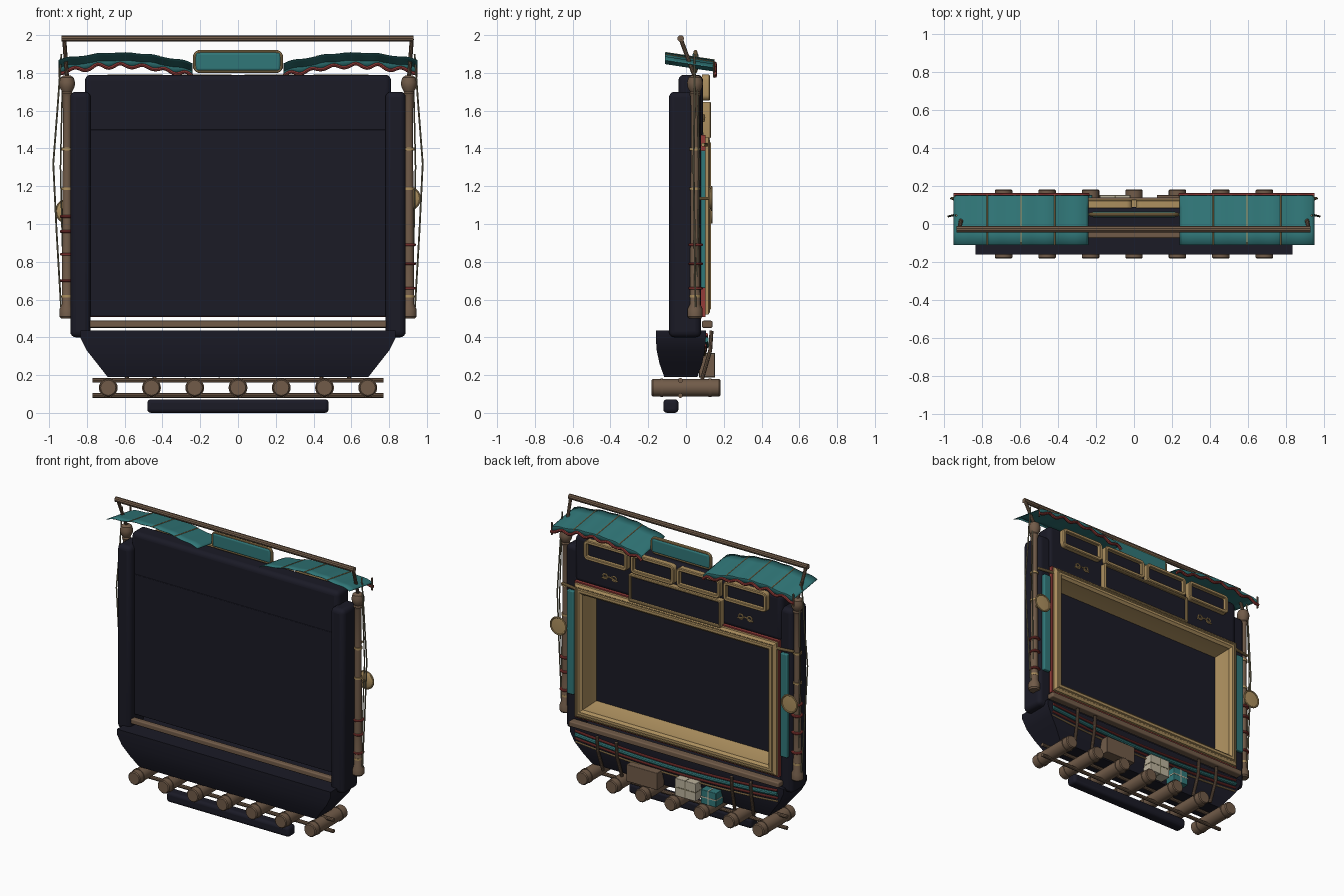
import bpy, bmesh, math
from mathutils import Vector

if "Cube" in bpy.data.objects:
    bpy.data.objects.remove(bpy.data.objects["Cube"])

def mat(name, r, g, b):
    m = bpy.data.materials.new(name)
    m.diffuse_color = (r, g, b, 1)
    m.use_nodes = True
    m.node_tree.nodes["Principled BSDF"].inputs["Base Color"].default_value = m.diffuse_color
    return m

NAVY = mat("navy", .0105, .0105, .0195)
TEAL = mat("teal", .030, .185, .190)
BRASS = mat("brass", .42, .28, .115)
WOOD = mat("wood", .165, .105, .066)
RED = mat("red", .30, .045, .040)
CREAM = mat("cream", .50, .45, .34)
ROPE = mat("rope", .20, .18, .11)

def finish(o, name, m, angle=35):
    o.name = name
    o.data.materials.clear()
    o.data.materials.append(m)
    bpy.ops.object.select_all(action='DESELECT')
    o.select_set(True)
    bpy.context.view_layer.objects.active = o
    bpy.ops.object.shade_smooth_by_angle(angle=math.radians(angle))
    return o

def mesh(name, verts, faces, m, angle=35):
    me = bpy.data.meshes.new(name)
    me.from_pydata(verts, [], faces)
    bm = bmesh.new()
    bm.from_mesh(me)
    bmesh.ops.recalc_face_normals(bm, faces=bm.faces)
    bm.to_mesh(me)
    bm.free()
    o = bpy.data.objects.new(name, me)
    bpy.context.collection.objects.link(o)
    return finish(o, name, m, angle)

def box(name, x, y, z, m, bevel=0.0):
    v = [(a, b, c) for a in x for b in y for c in z]
    f = [(0, 1, 3, 2), (4, 6, 7, 5), (0, 4, 5, 1), (2, 3, 7, 6), (0, 2, 6, 4), (1, 5, 7, 3)]
    o = mesh(name, v, f, m)
    if bevel:
        b = o.modifiers.new("Bevel", 'BEVEL')
        b.width, b.segments = bevel, 4
    return o

def tube(name, pts, r, m, closed=False, res=3):
    c = bpy.data.curves.new(name, 'CURVE')
    c.dimensions = '3D'
    c.bevel_depth, c.bevel_resolution, c.use_fill_caps = r, res, True
    s = c.splines.new('POLY')
    s.points.add(len(pts) - 1)
    for p, q in zip(s.points, pts):
        p.co = (*q, 1)
    s.use_cyclic_u = closed
    o = bpy.data.objects.new(name, c)
    bpy.context.collection.objects.link(o)
    bpy.ops.object.select_all(action='DESELECT')
    o.select_set(True)
    bpy.context.view_layer.objects.active = o
    bpy.ops.object.convert(target='MESH')
    return finish(bpy.context.object, name, m)

def lathe(name, origin, axis, prof, m, n=20):
    # prof: (radius, distance along axis)
    q = Vector((0, 0, 1)).rotation_difference(Vector(axis))
    v, f = [], []
    for r, h in prof:
        for i in range(n):
            a = 2 * math.pi * i / n
            v.append(q @ Vector((r * math.cos(a), r * math.sin(a), h)) + Vector(origin))
    for k in range(len(prof) - 1):
        for i in range(n):
            j = (i + 1) % n
            f.append((k * n + i, k * n + j, k * n + n + j, k * n + n + i))
    f += [tuple(range(n))[::-1], tuple(range((len(prof) - 1) * n, len(prof) * n))]
    return mesh(name, v, f, m)

def rrect(cx, cz, hx, hz, r, y):
    pts = []
    for k, (sx, sz) in enumerate([(1, 1), (-1, 1), (-1, -1), (1, -1)]):
        for i in range(6):
            a = math.pi / 2 * (k + i / 5)
            pts.append((cx + sx * (hx - r) + r * math.cos(a), y, cz + sz * (hz - r) + r * math.sin(a)))
    return pts

def flat_ring(name, cx, cz, hx, hz, r, w, y0, y1, m):
    # rounded rectangular border of width w, from depth y0 to y1
    loops = [rrect(cx, cz, hx - d, hz - d, max(r - d, .004), y)
             for d, y in ((0, y0), (0, y1 - .005), (.005, y1), (w - .004, y1), (w, y1 - .004), (w, y0))]
    n, k = len(loops[0]), len(loops)
    f = [(a * n + i, a * n + (i + 1) % n, (a + 1) % k * n + (i + 1) % n, (a + 1) % k * n + i)
         for a in range(k) for i in range(n)]
    return mesh(name, [p for l in loops for p in l], f, m)

def frame(name, hx, z0, z1, prof, m):
    # rectangular sweep; prof: (outward offset, y)
    v, f, n = [], [], len(prof)
    for o, y in prof:
        v += [(-hx - o, y, z0 - o), (hx + o, y, z0 - o), (hx + o, y, z1 + o), (-hx - o, y, z1 + o)]
    for k in range(n):
        l = (k + 1) % n
        f += [(k * 4 + i, k * 4 + (i + 1) % 4, l * 4 + (i + 1) % 4, l * 4 + i) for i in range(4)]
    return mesh(name, v, f, m, 20)

# Body: upper block, front panel, side columns
box("upper_body", (-.81, .81), (-.04, .09), (1.46, 1.79), NAVY, .03)
box("front_panel", (-.80, .80), (-.043, 0), (.51, 1.50), NAVY, .004)
box("bottom_slab", (-.48, .48), (-.12, -.04), (0, .072), NAVY, .02)
for s in (-1, 1):
    box("side_column", sorted((s * .78, s * .888)), (-.09, .08), (.40, 1.70), NAVY, .03)
    box("side_teal_panel", sorted((s * .808, s * .862)), (.07, .104), (.66, 1.39), TEAL, .006)
    tube("panel_bracket", [(s * .78, .11, 1.42), (s * .905, .09, 1.42)], .01, BRASS)

# Hull, lofted from level sections (z, half width, front y, back y)
secs = [(.19, .69, -.115, .06), (.26, .745, -.14, .085), (.33, .80, -.155, .10), (.40, .835, -.16, .105), (.435, .835, -.16, .105)]
hv, hf = [], [(3, 2, 1, 0), (16, 17, 18, 19)]
for z, hx, y0, y1 in secs:
    hv += [(-hx, y0, z), (hx, y0, z), (hx, y1, z), (-hx, y1, z)]
for k in range(4):
    hf += [(k * 4 + i, k * 4 + (i + 1) % 4, k * 4 + 4 + (i + 1) % 4, k * 4 + 4 + i) for i in range(4)]
mesh("hull", hv, hf, NAVY)
for nm, z, r, m in (("red", .415, .008, RED), ("teal", .388, .015, TEAL), ("red", .36, .008, RED), ("brass", .335, .006, BRASS)):
    pts = [(x / 10 * .79, .108 - (.41 - z) * .12, z - .035 * (1 - (x / 10) ** 2)) for x in range(-10, 11)]
    tube("hull_stripe_" + nm, pts, r, m)
box("sill_beam", (-.82, .82), (.085, .14), (.45, .488), WOOD, .008)
box("front_rail", (-.79, .79), (-.075, -.035), (.452, .488), WOOD, .008)

# Main picture frame, with deep inner walls and red trim
frame("main_frame", .73, .58, 1.40,
      [(-.03, 0), (-.004, .095), (-.004, .118), (.012, .132), (.030, .132), (.034, .124), (.040, .124),
       (.044, .128), (.06, .118), (.06, 0)], BRASS)
frame("frame_red_trim", .79, .517, 1.462, [(0, .08), (0, .104), (.009, .104), (.009, .08)], RED)

# Window row and centre panel on the back
for x in (.545, .18, -.18, -.545):
    flat_ring("window_frame", x, 1.722, .17, .069, .03, .024, .085, .126, BRASS)
    box("window_pane", (x - .15, x + .15), (.08, .10), (1.67, 1.775), NAVY)
box("centre_panel", (-.345, .345), (.08, .115), (1.47, 1.635), NAVY)
flat_ring("centre_panel_border", 0, 1.55, .36, .097, .008, .016, .09, .132, BRASS)
for s in (-1, 1):
    for dx in (-.035, .035):
        tube("scroll_ornament", rrect(s * .53 + dx, 1.56, .017, .017, .016, .095), .005, BRASS, True, 1)
    tube("scroll_bar", [(s * .53 - .06, .095, 1.545), (s * .53, .097, 1.565), (s * .53 + .06, .095, 1.545)], .005, BRASS)

# Top sign
box("sign_plate", (-.225, .225), (.035, .065), (1.812, 1.908), TEAL, .012)
tube("sign_border", rrect(0, 1.86, .23, .052, .03, .05), .010, BRASS, True)

# Awnings: t runs from outer end to centre, u from front edge to back edge
def awn(t, u):
    ripple = .006 * abs(math.sin(4 * math.pi * t)) + .004 * math.sin(9 * math.pi * t)
    return 1.868 + .045 * math.sin(math.pi * t) - .018 * t + ripple - .04 * u
N = 48
for s in (-1, 1):
    X = lambda t: s * (.95 - .71 * t)
    rows = []
    for u in (0, .25, .5, .75, 1):
        rows.append([(X(i / N), -.11 + .26 * u, awn(i / N, u)) for i in range(N + 1)])
    hem = [(X(i / N), .153, awn(i / N, 1) - .026 - .010 * math.sin(12 * math.pi * i / N)) for i in range(N + 1)]
    rows.append(hem)
    w = N + 1
    fs = [(k * w + i, k * w + i + 1, k * w + w + i + 1, k * w + w + i) for k in range(5) for i in range(N)]
    o = mesh("awning", [p for r in rows for p in r], fs, TEAL)
    o.modifiers.new("Solidify", 'SOLIDIFY').thickness = .004
    tube("awning_red_hem", [(x, .153, z - .003) for x, y, z in hem], .010, RED, res=2)
    for t in (.25, .5, .75):
        tube("awning_batten", [(X(t), -.11, awn(t, 0)), (X(t), .152, awn(t, 1))], .0035, BRASS, res=1)
    tube("awning_hook", [(s * .945, .148, 1.86), (s * .945, .148, 1.775)], .006, WOOD)

# Top rail and its struts
tube("top_rail", [(-.935, -.028, 1.982), (.93, -.028, 1.982)], .018, WOOD)
for s in (-1, 1):
    tube("rail_strut", [(s * .92, -.028, 1.98), (s * .905, .05, 1.77)], .011, WOOD)

# Posts, rings, ropes, discs
for s in (-1, 1):
    lathe("post", (s * .905, .048, .50), (0, 0, 1),
          [(.032, 0), (.04, .01), (.04, .05), (.028, .075), (.026, .3), (.022, .9), (.023, 1.17), (.03, 1.19),
           (.026, 1.2), (.04, 1.225), (.042, 1.25), (.035, 1.275), (.02, 1.285)], WOOD)
    for z in ((.66, .79, .89) if s > 0 else (.70, .84, .96, 1.04)):
        lathe("post_red_ring", (s * .905, .052, z - .007), (0, 0, 1), [(.034, 0), (.038, .004), (.038, .01), (.034, .014)], RED)
    for z in (.61, 1.18, 1.39):
        lathe("post_brass_band", (s * .905, .048, z), (0, 0, 1), [(.029, 0), (.029, .014)], BRASS)
    tube("side_rope", [(s * .935, .045, 1.90), (s * .955, .045, 1.62), (s * .978, .04, 1.32), (s * .96, .045, .95),
                       (s * .937, .05, .56)], .005, ROPE)
    tube("inner_rope", [(s * .93, .06, 1.72), (s * .94, .07, 1.3), (s * .925, .06, .72)], .004, ROPE)
    zc = 1.135 if s > 0 else 1.068
    lathe("disc", (s * .903, .122, zc), (0, 1, 0), [(.045, 0), (.058, .008), (.058, .014), (.03, .016)], BRASS, 28)
    tube("disc_rim", rrect(s * .903, zc, .06, .06, .0599, .135), .006, BRASS, True)
    tube("disc_arm", [(s * .905, .05, zc), (s * .903, .125, zc)], .009, BRASS)

# Rollers and tie rods
for i in range(-3, 4):
    x = i * .229
    lathe("roller", (x, -.182, .133), (0, 1, 0), [(.04, 0), (.046, .006), (.046, .358), (.04, .364)], WOOD, 24)
    for y in (-.135, .12):
        lathe("roller_band", (x, y, .133), (0, 1, 0), [(.05, 0), (.05, .014)], WOOD, 24)
for z in (.172, .092):
    tube("tie_rod", [(-.77, -.03, z), (.77, -.03, z)], .013, WOOD)

# Slanted hull braces and cargo
for x in (-.6, -.45, .45, .6):
    tube("hull_brace", [(x, .135, .435), (x, .128, .33), (x * .98, .085, .18)], .011, WOOD)

def parcel(name, x0, x1, z0, z1, m, strap):
    box(name, (x0, x1), (.07, .152), (z0, z1), m, .004)
    cx, cz, w, e = (x0 + x1) / 2, (z0 + z1) / 2, .004, .0015
    if strap:
        box(name + "_strap", (cx - w, cx + w), (.07 - e, .152 + e), (z0 - e, z1 + e), strap)
        box(name + "_band", (x0 - e, x1 + e), (.07 - e, .152 + e), (cz - w, cz + w), strap)

parcel("wood_crate", .12, .36, .19, .31, WOOD, None)
parcel("cream_parcel", -.18, -.02, .19, .315, CREAM, ROPE)
parcel("teal_parcel", -.34, -.22, .19, .29, TEAL, CREAM)
